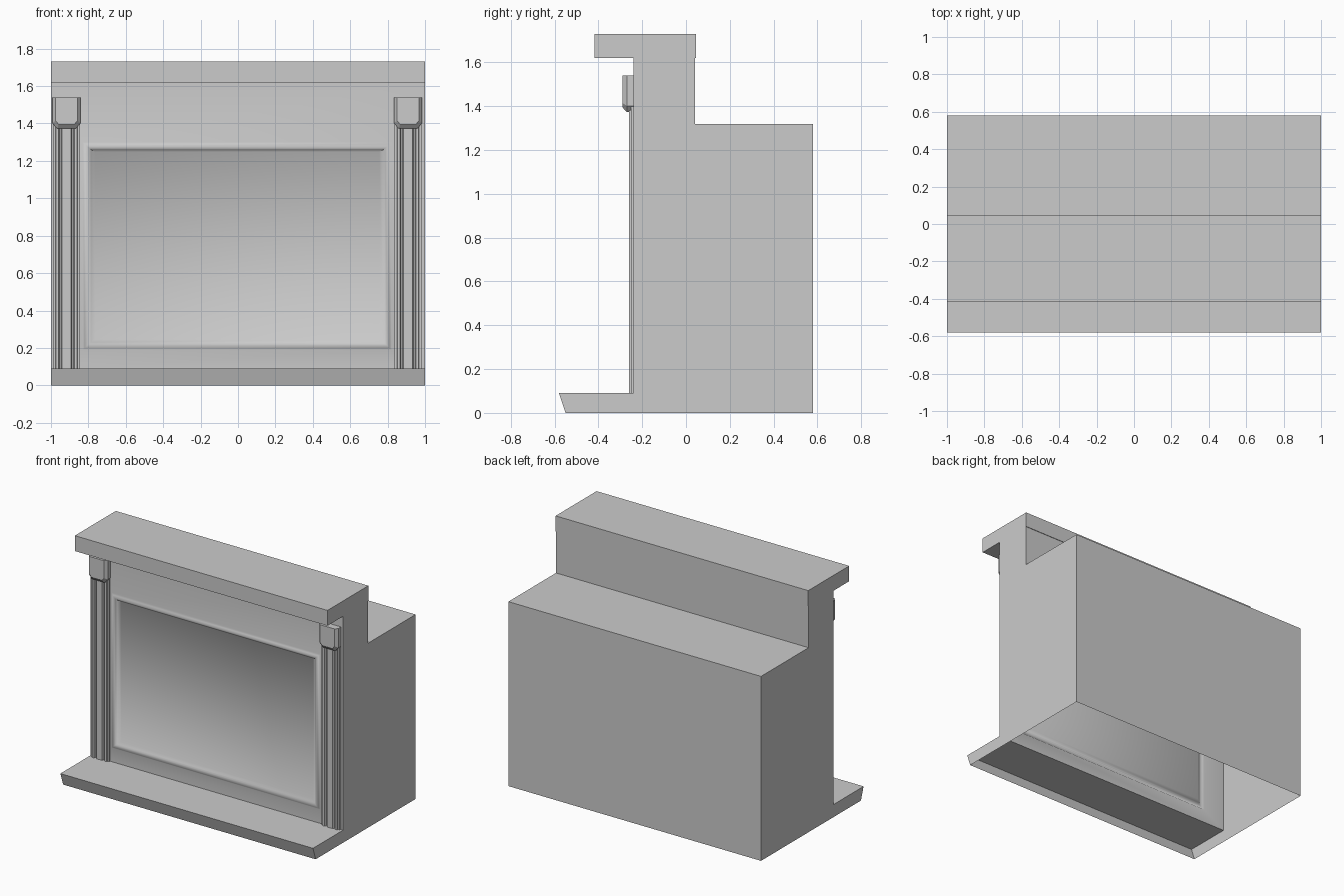
import bpy, bmesh

if "Cube" in bpy.data.objects:
    bpy.data.objects.remove(bpy.data.objects["Cube"])

CX = -0.004          # slight sideways offset of the front ornament
WALL = -0.24         # front wall plane


def finish(name, bm, smooth=False):
    bmesh.ops.remove_doubles(bm, verts=bm.verts, dist=1e-5)
    bmesh.ops.recalc_face_normals(bm, faces=bm.faces)
    me = bpy.data.meshes.new(name)
    bm.to_mesh(me)
    bm.free()
    ob = bpy.data.objects.new(name, me)
    bpy.context.collection.objects.link(ob)
    if smooth:
        bpy.ops.object.select_all(action='DESELECT')
        ob.select_set(True)
        bpy.context.view_layer.objects.active = ob
        bpy.ops.object.shade_smooth_by_angle(angle=0.87)
    return ob


def bridge(bm, a, b, closed=True):
    n = len(a)
    for i in range(n if closed else n - 1):
        j = (i + 1) % n
        bm.faces.new((a[i], a[j], b[j], b[i]))


# Counter shell: side profile (y, z) extruded across x, open underneath;
# the front wall comes from the panel part and the top from the bar slab
profile = [(-0.55, 0), (-0.58, 0.09), (WALL, 0.09), (WALL, 1.62),
           (0.042, 1.62), (0.042, 1.32), (0.58, 1.32), (0.58, 0)]
bm = bmesh.new()
left = [bm.verts.new((-1, y, z)) for y, z in profile]
right = [bm.verts.new((1, y, z)) for y, z in profile]
for i in (0, 1, 4, 5, 6):
    bm.faces.new((left[i], left[i + 1], right[i + 1], right[i]))
bm.faces.new(left)
bm.faces.new(right)

# Front wall with moulded panel: nested rectangles (half width, z low, z high, y, x shift)
rings = [(1.0, 0.09, 1.62, WALL, 0), (0.825, 0.19, 1.30, WALL, CX),
         (0.815, 0.20, 1.29, -0.249, CX), (0.803, 0.212, 1.278, -0.253, CX),
         (0.79, 0.222, 1.268, -0.250, CX), (0.782, 0.23, 1.26, -0.243, CX),
         (0.76, 0.245, 1.248, -0.230, CX)]
loops = [[bm.verts.new((sx * w + s, y, z)) for sx, z in ((-1, lo), (1, lo), (1, hi), (-1, hi))]
         for w, lo, hi, y, s in rings]
for a, b in zip(loops, loops[1:]):
    bridge(bm, a, b)
bm.faces.new(loops[-1])
shell = finish("counter_body", bm, smooth=True)
# normals of the open shell must face outwards
back = max(shell.data.polygons, key=lambda p: p.center.y)
if back.normal.y < 0:
    shell.data.flip_normals()

# Bar top slab
bm = bmesh.new()
bmesh.ops.create_cube(bm, size=1)
for v in bm.verts:
    v.co.x *= 2
    v.co.y = -0.417 if v.co.y < 0 else 0.046
    v.co.z = 1.62 if v.co.z < 0 else 1.73
finish("bar_top", bm)

# Fluted pilaster cross-section, right half (x, y)
half = [(0.023, -0.26), (0.029, -0.246), (0.037, -0.246), (0.042, -0.26),
        (0.056, -0.26), (0.059, -0.25), (0.071, -0.25), (0.073, WALL)]
flutes = [(-x, y) for x, y in reversed(half)] + half

# Capital outline, right half (x, z): outer edge and inset front edge
outer = [(0.075, 1.54), (0.075, 1.402), (0.05, 1.373)]
inner = [(0.058, 1.54), (0.058, 1.415), (0.042, 1.395)]


def full(pts):
    return pts + [(-x, z) for x, z in reversed(pts)]


for side, s in (("left", -1), ("right", 1)):
    cx = CX + s * 0.913
    # Pilaster shaft
    bm = bmesh.new()
    lo = [bm.verts.new((cx + x, y, 0.09)) for x, y in flutes]
    hi = [bm.verts.new((cx + x, y, 1.44)) for x, y in flutes]
    bridge(bm, lo, hi)
    bm.faces.new(hi)
    bm.faces.new(lo)
    finish("pilaster_" + side, bm)

    # Chamfered capital
    bm = bmesh.new()
    levels = [[bm.verts.new((cx + x, y, z)) for x, z in full(pts)]
              for pts, y in ((outer, WALL), (outer, -0.27), (inner, -0.29))]
    for a, b in zip(levels, levels[1:]):
        bridge(bm, a, b)
    bm.faces.new(levels[0])
    bm.faces.new(levels[-1])
    finish("capital_" + side, bm)
